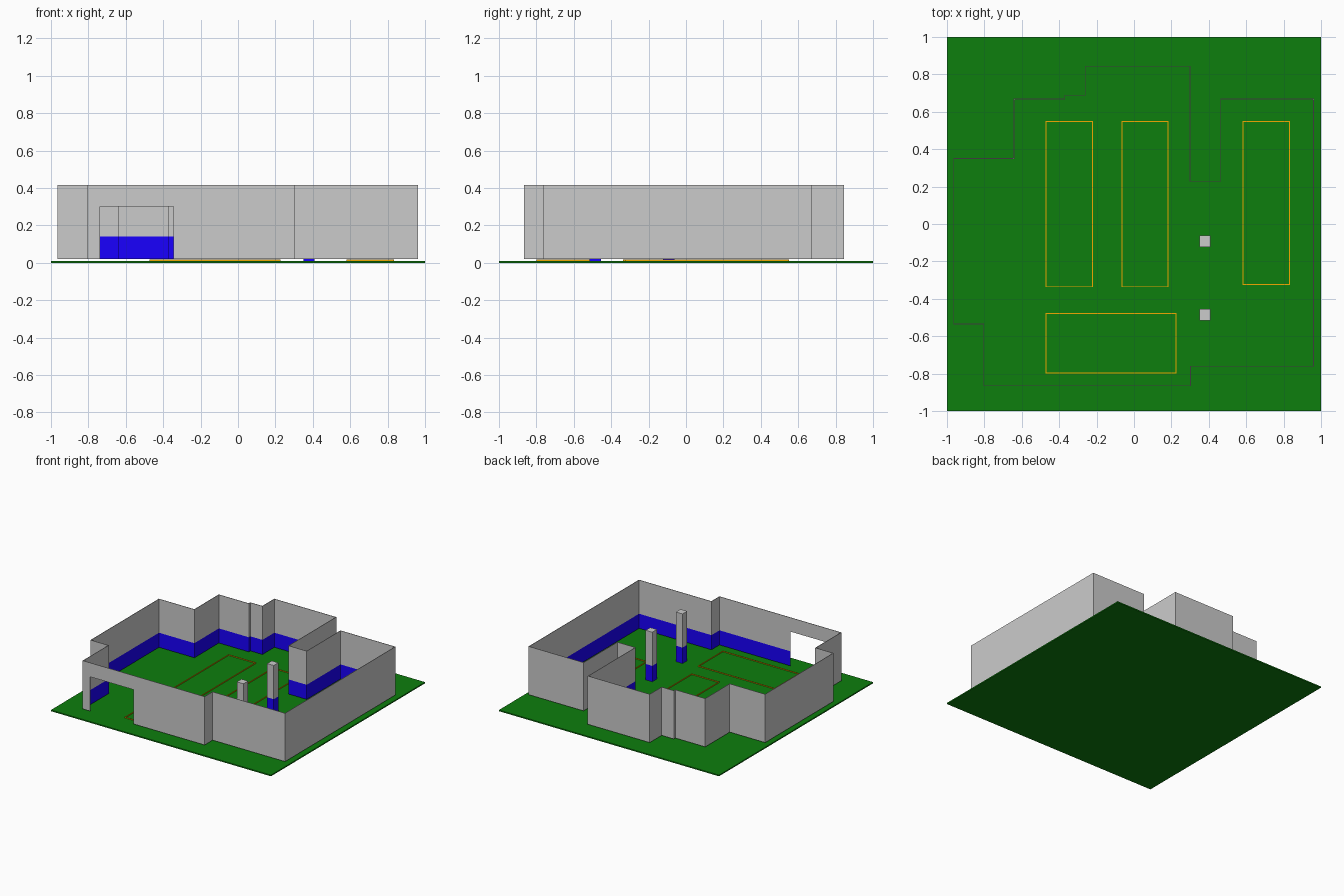
import bpy, bmesh
from mathutils import Vector

if "Cube" in bpy.data.objects:
    bpy.data.objects.remove(bpy.data.objects["Cube"])

GROUND_TOP, WALL_Z0, BAND_Z, DOOR_Z, WALL_Z1 = 0.01, 0.02, 0.14, 0.302, 0.417
THICK = 0.004


def material(name, rgb):
    m = bpy.data.materials.new(name)
    m.diffuse_color = (*rgb, 1)
    m.use_nodes = True
    m.node_tree.nodes["Principled BSDF"].inputs["Base Color"].default_value = m.diffuse_color
    return m


green = material("lawn_green", (0.004, 0.21, 0.004))
blue = material("band_blue", (0.01, 0.0, 1.0))
orange = material("line_orange", (0.9, 0.4, 0.0))
grey = material("wall_grey", (0.8, 0.8, 0.8))


def finish(bm, name, mats):
    bmesh.ops.recalc_face_normals(bm, faces=bm.faces)
    me = bpy.data.meshes.new(name)
    bm.to_mesh(me)
    bm.free()
    for m in mats:
        me.materials.append(m)
    ob = bpy.data.objects.new(name, me)
    bpy.context.collection.objects.link(ob)
    return ob


def add_box(bm, x0, x1, y0, y1, z0, z1):
    vs = bmesh.ops.create_cube(bm, size=1)["verts"]
    bmesh.ops.scale(bm, vec=(x1 - x0, y1 - y0, z1 - z0), verts=vs)
    bmesh.ops.translate(bm, vec=((x0 + x1) / 2, (y0 + y1) / 2, (z0 + z1) / 2), verts=vs)


def box(name, mat, *dims):
    bm = bmesh.new()
    add_box(bm, *dims)
    return finish(bm, name, [mat])


# ground slab
box("ground", green, -1, 1, -1, 1, 0, GROUND_TOP)

# perimeter wall outline, counter-clockwise; span 1 is the doorway
outline = [Vector(p) for p in [
    (-0.805, -0.867), (-0.738, -0.867), (-0.344, -0.867), (0.304, -0.867),
    (0.304, -0.763), (0.962, -0.763), (0.962, 0.67), (0.462, 0.67),
    (0.462, 0.231), (0.302, 0.231), (0.302, 0.845), (-0.262, 0.845),
    (-0.262, 0.69), (-0.372, 0.69), (-0.372, 0.67), (-0.644, 0.67),
    (-0.644, 0.352), (-0.966, 0.352), (-0.966, -0.537), (-0.805, -0.537)]]
n = len(outline)


def inset(i):
    a, p, b = outline[i - 1], outline[i], outline[(i + 1) % n]
    d1, d2 = (p - a).normalized(), (b - p).normalized()
    n1, n2 = Vector((-d1.y, d1.x)), Vector((-d2.y, d2.x))
    return p + (n1 + n2) * THICK / (1 + n1.dot(n2))


# perimeter wall: grid of cells by span and height band, blue low on the inside
levels = [WALL_Z0, BAND_Z, DOOR_Z, WALL_Z1]
cells = {(i, k) for i in range(n) for k in range(3)} - {(1, 0), (1, 1)}
bm = bmesh.new()
outer = [[bm.verts.new((p.x, p.y, z)) for z in levels] for p in outline]
inner = [[bm.verts.new((*inset(i), z)) for z in levels] for i in range(n)]
for i, k in sorted(cells):
    j = (i + 1) % n
    bm.faces.new((outer[i][k], outer[j][k], outer[j][k + 1], outer[i][k + 1]))
    f = bm.faces.new((inner[j][k], inner[i][k], inner[i][k + 1], inner[j][k + 1]))
    f.material_index = int(k == 0)
    for dk, h in ((-1, k), (1, k + 1)):          # top, bottom and lintel
        if (i, k + dk) not in cells:
            bm.faces.new((outer[i][h], inner[i][h], inner[j][h], outer[j][h]))
    for nb, c in (((i - 1) % n, i), (j, j)):     # door jambs
        if (nb, k) not in cells:
            bm.faces.new((outer[c][k], outer[c][k + 1], inner[c][k + 1], inner[c][k]))
bm.verts.ensure_lookup_table()
bmesh.ops.delete(bm, geom=[v for v in bm.verts if not v.link_faces], context='VERTS')
finish(bm, "perimeter_wall", [grey, blue])

# two square pillars, blue at the foot
for side, y in (("front", -0.485), ("back", -0.092)):
    box(f"{side}_pillar_foot", blue, 0.35, 0.41, y - 0.03, y + 0.03, GROUND_TOP, BAND_Z)
    box(f"{side}_pillar", grey, 0.35, 0.41, y - 0.03, y + 0.03, BAND_Z, WALL_Z1)

# thin rectangular floor markings
w = 0.005
for name, x0, x1, y0, y1 in (
        ("left_marking", -0.472, -0.22, -0.338, 0.55),
        ("middle_marking", -0.067, 0.185, -0.338, 0.55),
        ("right_marking", 0.581, 0.833, -0.325, 0.55),
        ("front_marking", -0.472, 0.226, -0.8, -0.477)):
    bm = bmesh.new()
    for x in (x0, x1 - w):
        add_box(bm, x, x + w, y0, y1, GROUND_TOP, 0.017)
    for y in (y0, y1 - w):
        add_box(bm, x0 + w, x1 - w, y, y + w, GROUND_TOP, 0.017)
    finish(bm, name, [orange])
